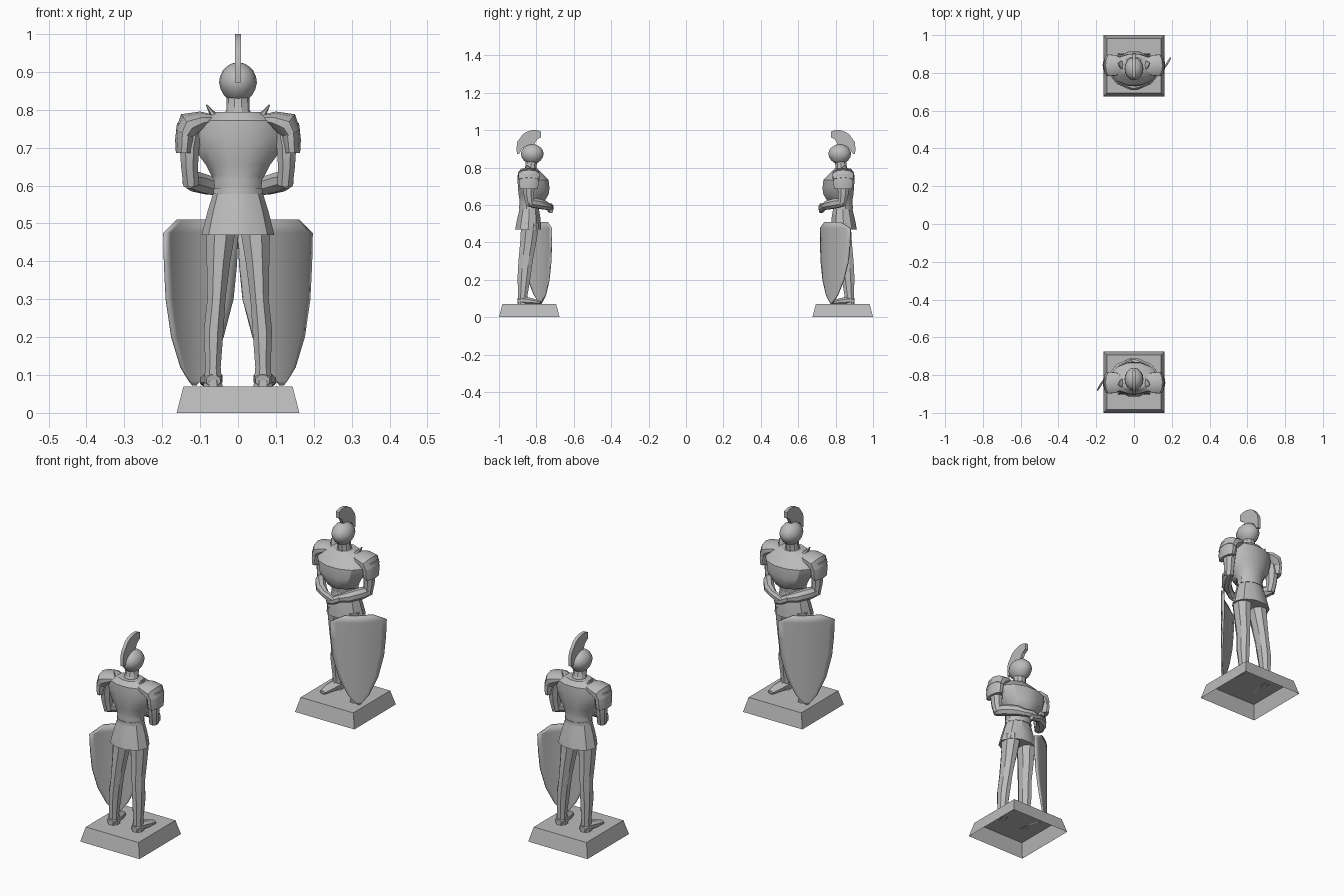
import bpy, bmesh, math
from mathutils import Vector

stone = bpy.data.materials.new("grey stone")
stone.diffuse_color = (0.5, 0.5, 0.5, 1)
parts = []


def finish(name, bm, fix=True):
    if fix:
        bmesh.ops.recalc_face_normals(bm, faces=bm.faces)
    me = bpy.data.meshes.new(name)
    bm.to_mesh(me)
    bm.free()
    me.materials.append(stone)
    ob = bpy.data.objects.new(name, me)
    bpy.context.collection.objects.link(ob)
    parts.append(ob)
    return ob


def tube(name, pts, n=10, ref=(0, 1, 0), flat=False, side=1):
    """Loft through rings (x, y, z, radius along ref, radius across)."""
    bm = bmesh.new()
    centres = [Vector((p[0] * side, p[1], p[2])) for p in pts]
    rings = []
    for i, p in enumerate(pts):
        t = centres[min(i + 1, len(pts) - 1)] - centres[max(i - 1, 0)]
        t = Vector((0, 0, 1)) if flat else t.normalized()
        a = Vector(ref)
        a = (a - t * a.dot(t)).normalized()
        b = t.cross(a)
        ring = []
        for k in range(n):
            w = 2 * math.pi * (k + 0.5) / n
            ring.append(bm.verts.new(centres[i] + a * p[3] * math.cos(w) + b * p[4] * math.sin(w)))
        rings.append(ring)
    for r, q in zip(rings, rings[1:]):
        for k in range(n):
            bm.faces.new((r[k], r[(k + 1) % n], q[(k + 1) % n], q[k]))
    bm.faces.new(rings[0])
    bm.faces.new(rings[-1])
    return finish(name, bm)


# plinth, hollow underneath
bm = bmesh.new()
corners = [(-1, -1), (1, -1), (1, 1), (-1, 1)]
low = [bm.verts.new((x * 0.162, -0.838 + y * 0.162, 0)) for x, y in corners]
top = [bm.verts.new((x * 0.144, -0.838 + y * 0.144, 0.07)) for x, y in corners]
for k in range(4):
    bm.faces.new((low[k], low[(k + 1) % 4], top[(k + 1) % 4], top[k]))
bm.faces.new(top)
finish("plinth", bm, False)

# torso with breastplate overhanging the waist
tube("torso", [(0, -0.838, 0.57, 0.052, 0.062), (0, -0.836, 0.615, 0.056, 0.066),
               (0, -0.822, 0.625, 0.07, 0.072), (0, -0.815, 0.655, 0.083, 0.088),
               (0, -0.814, 0.69, 0.087, 0.115), (0, -0.818, 0.735, 0.086, 0.128),
               (0, -0.835, 0.772, 0.066, 0.112), (0, -0.838, 0.794, 0.046, 0.06)], 12, flat=True)
tube("neck", [(0, -0.836, 0.78, 0.038, 0.04), (0, -0.83, 0.80, 0.032, 0.031),
              (0, -0.825, 0.84, 0.032, 0.03)], 10, flat=True)

# belt and flared armour skirt
tube("belt", [(0, -0.838, 0.578, 0.057, 0.067), (0, -0.838, 0.594, 0.056, 0.066)], 12, flat=True)
tube("skirt", [(0, -0.838, 0.585, 0.053, 0.064), (0, -0.84, 0.53, 0.065, 0.081),
               (0, -0.844, 0.47, 0.073, 0.096)], 10, flat=True)

# helmet, slightly pointed towards the face
bm = bmesh.new()
bmesh.ops.create_uvsphere(bm, u_segments=16, v_segments=10, radius=1)
for v in bm.verts:
    taper = 1 - 0.12 * max(0, -v.co.z)
    v.co = (v.co.x * 0.05 * taper, -0.822 + v.co.y * 0.061 * taper, 0.871 + v.co.z * 0.054)
finish("helmet", bm)

# helmet crest, cut from a flat fan profile
fan = [(-0.904, 0.872), (-0.906, 0.905), (-0.902, 0.938), (-0.872, 0.979), (-0.85, 0.992),
       (-0.823, 1.0), (-0.797, 1.0), (-0.775, 0.993), (-0.775, 0.963), (-0.797, 0.95),
       (-0.815, 0.918), (-0.85, 0.918), (-0.877, 0.902), (-0.893, 0.872)]
bm = bmesh.new()
face = bm.faces.new([bm.verts.new((-0.008, y, z)) for y, z in fan])
ext = bmesh.ops.extrude_face_region(bm, geom=[face])
for v in ext["geom"]:
    if isinstance(v, bmesh.types.BMVert):
        v.co.x = 0.008
finish("helmet_crest", bm)

for side, label in ((-1, "left"), (1, "right")):
    # legs and feet
    tube(label + "_leg", [(0.046, -0.835, 0.50, 0.05, 0.042), (0.047, -0.837, 0.46, 0.05, 0.04),
                          (0.052, -0.845, 0.39, 0.046, 0.033), (0.057, -0.858, 0.30, 0.041, 0.026),
                          (0.064, -0.865, 0.22, 0.038, 0.028), (0.066, -0.873, 0.12, 0.028, 0.022),
                          (0.066, -0.873, 0.07, 0.03, 0.027)], 8, flat=True, side=side)
    tube(label + "_foot", [(0.065, -0.9, 0.085, 0.02, 0.016), (0.066, -0.87, 0.09, 0.028, 0.024),
                           (0.075, -0.825, 0.085, 0.028, 0.018), (0.083, -0.778, 0.078, 0.016, 0.01)],
         8, ref=(1, 0, 0), side=side)
    # arms folded in front of the waist
    tube(label + "_upper_arm", [(0.118, -0.838, 0.765, 0.036, 0.032), (0.128, -0.842, 0.70, 0.035, 0.028),
                                (0.128, -0.84, 0.65, 0.029, 0.024), (0.124, -0.832, 0.6, 0.024, 0.022)],
         8, side=side)
    tube(label + "_forearm", [(0.13, -0.845, 0.614, 0.022, 0.02), (0.112, -0.805, 0.61, 0.028, 0.026),
                              (0.075, -0.758, 0.60, 0.026, 0.024), (0.035, -0.735, 0.59, 0.018, 0.017)],
         8, ref=(0, 0, 1), side=side)
    tube(label + "_hand", [(0.042, -0.738, 0.592, 0.019, 0.018), (0.012, -0.726, 0.584 + side * 0.006, 0.02, 0.018),
                           (-0.018, -0.72, 0.575 + side * 0.006, 0.014, 0.011)], 8, ref=(0, 0, 1), side=side)
    # shoulder armour: domed cap, hanging plate and raised spike
    tube(label + "_shoulder_cap", [(0.068, -0.84, 0.775, 0.04, 0.014), (0.095, -0.84, 0.772, 0.056, 0.024),
                                   (0.128, -0.84, 0.76, 0.06, 0.036), (0.141, -0.84, 0.735, 0.056, 0.026)],
         10, side=side)
    tube(label + "_shoulder_plate", [(0.135, -0.84, 0.765, 0.05, 0.026), (0.14, -0.84, 0.72, 0.056, 0.026),
                                     (0.142, -0.84, 0.686, 0.05, 0.022)], 10, flat=True, side=side)
    tube(label + "_shoulder_spike", [(0.056, -0.84, 0.778, 0.03, 0.012), (0.07, -0.845, 0.793, 0.02, 0.007),
                                     (0.083, -0.85, 0.813, 0.003, 0.002)], 6, side=side)

# curved shield standing beside the left leg: (height, half width)
rows = [(0.51, 0.5), (0.475, 1), (0.39, 0.97), (0.3, 0.9), (0.2, 0.69), (0.12, 0.38), (0.085, 0.14), (0.072, 0.03)]
cols = 10
bm = bmesh.new()
grid = []
for z, w in rows:
    line = []
    for k in range(cols + 1):
        t = w * (2 * k / cols - 1)
        bulge = 0.028 * (1 - t * t)
        line.append(bm.verts.new((-0.097 - 0.097 * t - 0.64 * bulge, -0.8 - 0.081 * t + 0.77 * bulge, z)))
    grid.append(line)
for r, q in zip(grid, grid[1:]):
    for k in range(cols):
        bm.faces.new((r[k], r[k + 1], q[k + 1], q[k]))
shield = finish("shield", bm)
mod = shield.modifiers.new("thickness", "SOLIDIFY")
mod.thickness = 0.008
mod.offset = 0

# smooth rounded parts, keep plate edges sharp
for ob in parts:
    ob.select_set(True)
bpy.context.view_layer.objects.active = parts[0]
bpy.ops.object.shade_smooth_by_angle(angle=math.radians(30))

# second statue, turned to face the first
for ob in list(parts):
    twin = ob.copy()
    twin.name = "opposite_" + ob.name
    twin.rotation_euler.z = math.pi
    bpy.context.collection.objects.link(twin)
